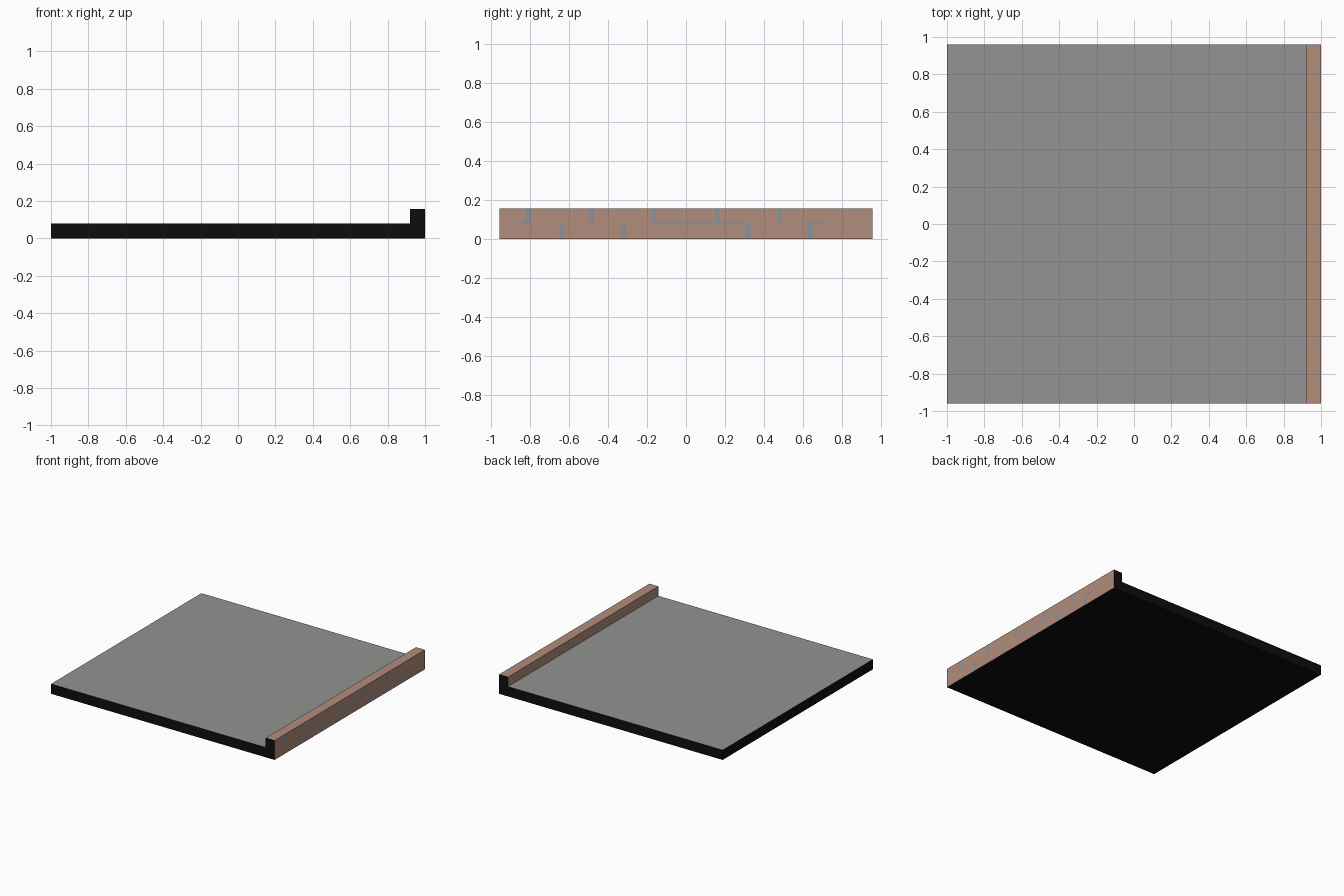
import bpy, bmesh
from mathutils import Vector

if "Cube" in bpy.data.objects:
    bpy.data.objects.remove(bpy.data.objects["Cube"])

HALF_Y, SLAB_Z, CURB_X, CURB_Z = 0.96, 0.08, 0.92, 0.157


def material(name, rgb):
    lin = [((c / 255 + 0.055) / 1.055) ** 2.4 if c > 10 else c / 255 / 12.92 for c in rgb]
    m = bpy.data.materials.new(name)
    m.diffuse_color = (*lin, 1)
    m.use_nodes = True
    m.node_tree.nodes["Principled BSDF"].inputs["Base Color"].default_value = m.diffuse_color
    return m


concrete = material("concrete grey", (146, 148, 146))
brick = material("brick tan", (177, 141, 123))
mortar = material("mortar blue grey", (138, 147, 151))
black = material("plain black", (13, 13, 13))


def box(bm, lo, hi):
    bmesh.ops.create_cube(bm, size=1)
    for v in bm.verts:
        v.co = Vector([lo[i] if v.co[i] < 0 else hi[i] for i in range(3)])


def cut(bm, axis, value):
    normal = Vector((0, 0, 0))
    normal[axis] = 1
    bmesh.ops.bisect_plane(bm, geom=bm.verts[:] + bm.edges[:] + bm.faces[:],
                           plane_co=normal * value, plane_no=normal)


def finish(bm, name, mats):
    me = bpy.data.meshes.new(name)
    bm.normal_update()
    bm.to_mesh(me)
    bm.free()
    for m in mats:
        me.materials.append(m)
    bpy.context.collection.objects.link(bpy.data.objects.new(name, me))


# Floor slab: grey top, black sides and underside
bm = bmesh.new()
box(bm, (-1, -HALF_Y, 0), (CURB_X, HALF_Y, SLAB_Z))
bm.normal_update()
for f in bm.faces:
    f.material_index = 0 if f.normal.z > 0.5 else 1
hidden = [f for f in bm.faces if f.normal.x > 0.5]
bmesh.ops.delete(bm, geom=hidden, context='FACES')
finish(bm, "floor_slab", [concrete, black])

# Brick curb: two courses, with worn mortar joints cut into its outer face
bm = bmesh.new()
box(bm, (CURB_X, -HALF_Y, 0), (1, HALF_Y, CURB_Z))
JOINT = 0.012
lower = [-0.64, -0.32, 0.32, 0.64]
upper = [-0.81, -0.485, -0.165, 0.16, 0.48]
bed = [(-0.16, 0.31), (0.61, 0.72), (-0.86, -0.80)]   # worn bed joint stretches
for y in lower + upper:
    cut(bm, 1, y - JOINT)
    cut(bm, 1, y + JOINT)
for a, b in bed:
    cut(bm, 1, a)
    cut(bm, 1, b)
for z in (0.074, SLAB_Z, 0.086):
    cut(bm, 2, z)
bm.normal_update()


def is_joint(c):
    if 0.074 < c.z < 0.086 and any(a < c.y < b for a, b in bed):
        return True
    row = lower if c.z < SLAB_Z else upper
    return any(abs(c.y - y) < JOINT for y in row)


hidden = []
for f in bm.faces:
    c, n = f.calc_center_median(), f.normal
    if abs(n.y) > 0.5 or n.z < -0.5:
        f.material_index = 2
    elif n.x > 0.5 and is_joint(c):
        f.material_index = 1
    if n.x < -0.5 and c.z < SLAB_Z:
        hidden.append(f)
bmesh.ops.delete(bm, geom=hidden, context='FACES')
finish(bm, "brick_curb", [brick, mortar, black])
